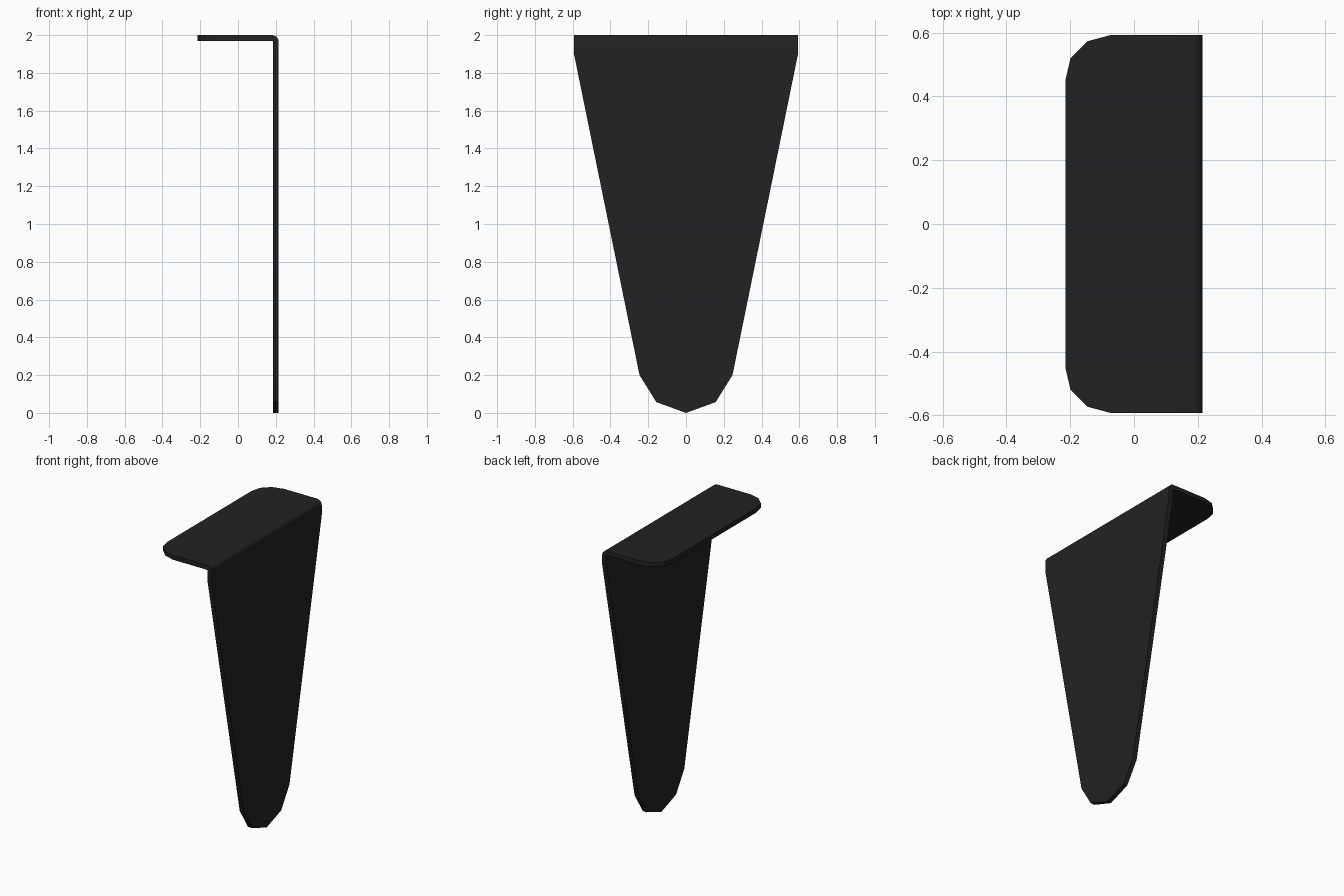
import bpy
import bmesh
from math import sin, cos, pi, radians

cube = bpy.data.objects.get("Cube")
if cube:
    bpy.data.objects.remove(cube, do_unlink=True)

OUTER_X, TOP_Z = 0.215, 2.0
BEND, THICK, HALF_WIDTH = 0.035, 0.03, 0.593

# Black metal
metal = bpy.data.materials.new("black_metal")
metal.use_nodes = True
colour = (0.016, 0.016, 0.016, 1)
metal.diffuse_color = colour
metal.node_tree.nodes["Principled BSDF"].inputs["Base Color"].default_value = colour

# Rows of the outer skin as (x, z, half width): tapered leg, bend, top flange
rows = [(OUTER_X, z, w) for z, w in
        ((0, 0), (0.057, 0.157), (0.2, 0.246), (1.9, HALF_WIDTH))]
for i in range(7):
    a = i / 6 * pi / 2
    rows.append((OUTER_X - BEND + BEND * cos(a), TOP_Z - BEND + BEND * sin(a), HALF_WIDTH))
rows += [(x, TOP_Z, w) for x, w in
         ((-0.07, HALF_WIDTH), (-0.145, 0.573), (-0.199, 0.52), (-OUTER_X, 0.45))]

# Bent plate skin
bm = bmesh.new()
previous = None
for x, z, w in rows:
    row = [bm.verts.new((x, y, z)) for y in ((-w, w) if w else (0,))]
    if previous:
        bm.faces.new(previous + row[::-1])
    previous = row
bm.normal_update()
bm.faces.ensure_lookup_table()
if bm.faces[1].normal.x < 0:
    bmesh.ops.reverse_faces(bm, faces=bm.faces[:])
mesh = bpy.data.meshes.new("bent_plate_leg")
bm.to_mesh(mesh)
bm.free()
mesh.materials.append(metal)
leg = bpy.data.objects.new("bent_plate_leg", mesh)
bpy.context.collection.objects.link(leg)

# Sheet thickness, inward from the outer skin
solid = leg.modifiers.new("thickness", "SOLIDIFY")
solid.thickness = THICK
solid.offset = -1
solid.use_even_offset = True

bpy.ops.object.select_all(action="DESELECT")
leg.select_set(True)
bpy.context.view_layer.objects.active = leg
bpy.ops.object.modifier_apply(modifier=solid.name)
bpy.ops.object.shade_smooth_by_angle(angle=radians(30))
